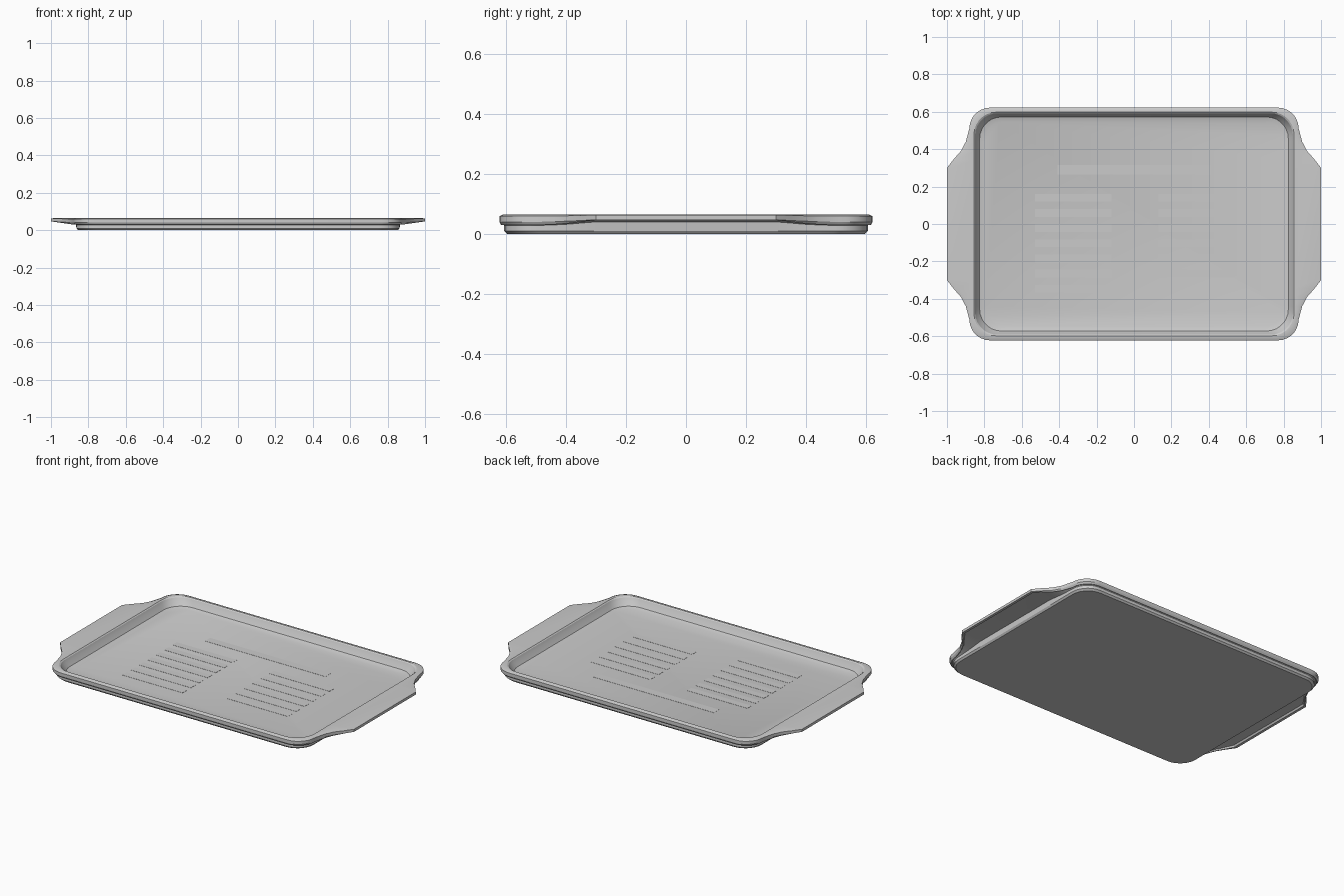
import bpy, bmesh, math

if "Cube" in bpy.data.objects:
    bpy.data.objects.remove(bpy.data.objects["Cube"])

# handle flare: y stations along the short side and share of the full flare
FLARE = [(0.30, 1.0), (0.345, 0.71), (0.39, 0.38), (0.44, 0.16)]
ARC = 7


def ring(w, h, r, z, flare=0.0, z_handle=None):
    """Rounded rectangle whose short sides can flare out into handles."""
    zh = z if z_handle is None else z_handle
    quarter = [(w + flare * t, y, z + (zh - z) * t) for y, t in FLARE]
    for i in range(ARC + 1):
        a = math.pi / 2 * i / ARC
        quarter.append((w - r + r * math.cos(a), h - r + r * math.sin(a), z))
    left = [(-x, y, z) for x, y, z in reversed(quarter)]
    return quarter + left + [(-x, -y, z) for x, y, z in quarter + left]


def new_object(name, bm):
    bmesh.ops.recalc_face_normals(bm, faces=bm.faces)
    mesh = bpy.data.meshes.new(name)
    bm.to_mesh(mesh)
    bm.free()
    obj = bpy.data.objects.new(name, mesh)
    bpy.context.collection.objects.link(obj)
    return obj


# tray shell, lofted from the floor over the rim and handles to the underside
rings = [
    ring(0.795, 0.548, 0.10, 0.012),
    ring(0.825, 0.572, 0.115, 0.020),
    ring(0.843, 0.586, 0.12, 0.045),
    ring(0.850, 0.592, 0.12, 0.060),
    ring(0.856, 0.598, 0.12, 0.065),
    ring(0.868, 0.610, 0.11, 0.065, 0.102, 0.065),
    ring(0.880, 0.622, 0.11, 0.059, 0.120, 0.063),
    ring(0.880, 0.622, 0.11, 0.040, 0.120, 0.047),
    ring(0.874, 0.616, 0.11, 0.029, 0.118, 0.046),
    ring(0.870, 0.612, 0.11, 0.030, 0.114, 0.047),
    ring(0.869, 0.611, 0.11, 0.034, 0.108, 0.057),
    ring(0.864, 0.606, 0.11, 0.028, 0.004, 0.040),
    ring(0.864, 0.606, 0.11, 0.010),
    ring(0.855, 0.597, 0.11, 0.000),
]
bm = bmesh.new()
loops = [[bm.verts.new(p) for p in pts] for pts in rings]
for a, b in zip(loops, loops[1:]):
    n = len(a)
    for i in range(n):
        j = (i + 1) % n
        bm.faces.new((a[i], a[j], b[j], b[i]))
bm.faces.new(loops[0])
bm.faces.new(loops[-1])
tray = new_object("tray", bm)
bpy.context.view_layer.objects.active = tray
tray.select_set(True)
bpy.ops.object.shade_smooth_by_angle(angle=math.radians(25))


# very shallow strips on the tray floor
def strip(bm, x0, x1, y, width):
    made = bmesh.ops.create_cube(bm, size=1)["verts"]
    bmesh.ops.scale(bm, vec=(x1 - x0, width, 0.003), verts=made)
    bmesh.ops.translate(bm, vec=((x0 + x1) / 2, y, 0.0115), verts=made)


bm = bmesh.new()
strip(bm, -0.41, 0.41, 0.29, 0.05)
for i in range(7):
    strip(bm, -0.53, -0.12, 0.14 - 0.081 * i, 0.042)
for i in range(6):
    strip(bm, 0.13, 0.54, 0.14 - 0.081 * i, 0.042)
new_object("floor_strips", bm)
